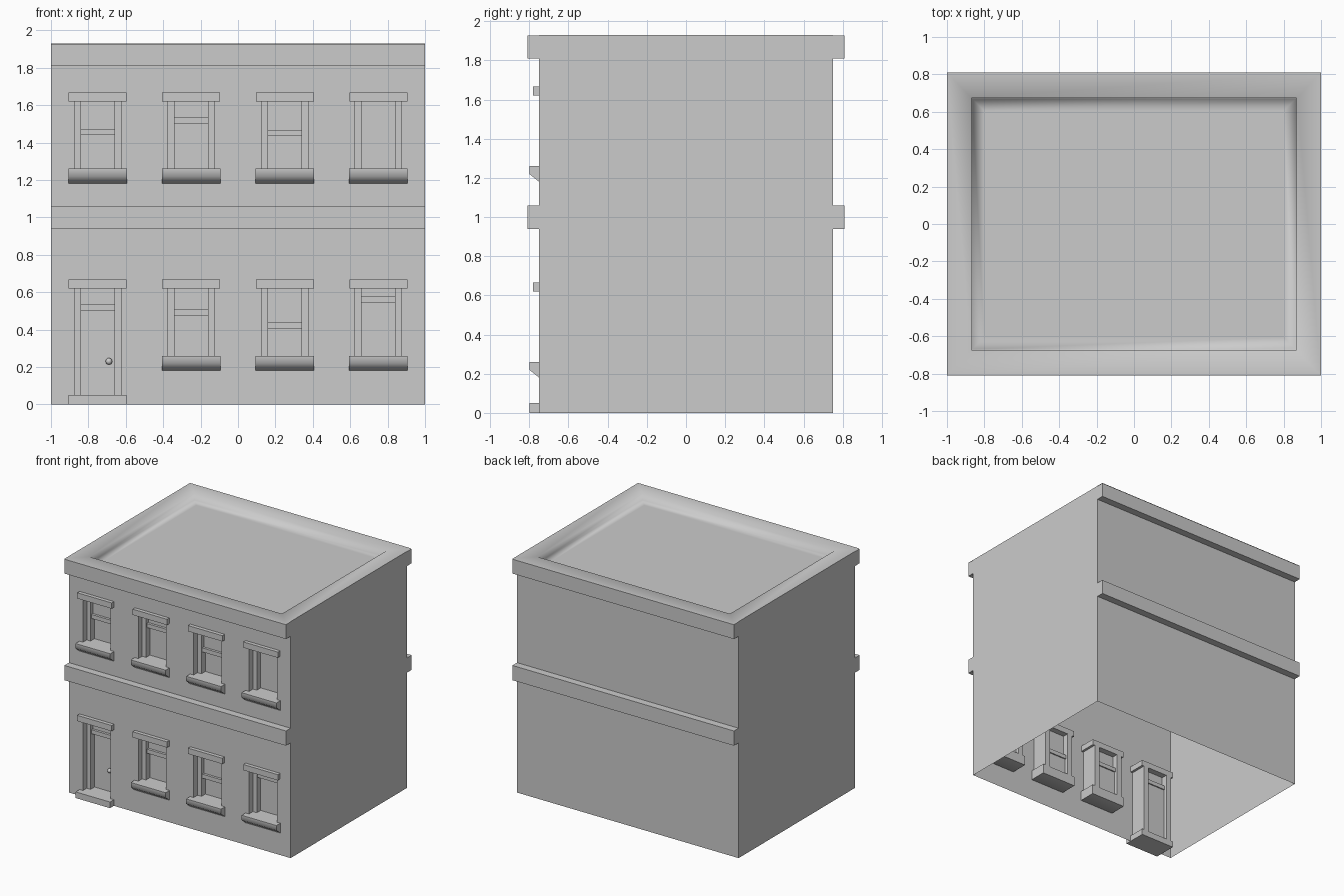
import bpy, bmesh, math

if "Cube" in bpy.data.objects:
    bpy.data.objects.remove(bpy.data.objects["Cube"])

stone = bpy.data.materials.new("grey_stone")
stone.diffuse_color = (0.6, 0.6, 0.6, 1)
stone.use_nodes = True
stone.node_tree.nodes["Principled BSDF"].inputs["Base Color"].default_value = stone.diffuse_color

HX, HY, TOP = 1.0, 0.75, 1.93      # half width, half depth, height
INNER = -0.61                      # how far the window parts reach inside


def make(name, bm, smooth=None):
    me = bpy.data.meshes.new(name)
    bmesh.ops.remove_doubles(bm, verts=bm.verts, dist=1e-5)
    bm.to_mesh(me)
    bm.free()
    me.materials.append(stone)
    ob = bpy.data.objects.new(name, me)
    bpy.context.collection.objects.link(ob)
    if smooth:
        bpy.ops.object.select_all(action='DESELECT')
        ob.select_set(True)
        bpy.context.view_layer.objects.active = ob
        bpy.ops.object.shade_smooth_by_angle(angle=math.radians(smooth))
    return ob


def face(bm, pts):
    return bm.faces.new([bm.verts.new(p) for p in pts])


def prism(name, x0, x1, profile, smooth=None):
    """Extrude a (y, z) profile along x."""
    bm = bmesh.new()
    f = face(bm, [(x0, y, z) for y, z in profile])
    r = bmesh.ops.extrude_face_region(bm, geom=[f])
    moved = [v for v in r["geom"] if isinstance(v, bmesh.types.BMVert)]
    bmesh.ops.translate(bm, verts=moved, vec=(x1 - x0, 0, 0))
    bmesh.ops.recalc_face_normals(bm, faces=bm.faces)
    return make(name, bm, smooth)


def box(name, x0, x1, y0, y1, z0, z1):
    return prism(name, x0, x1, [(y0, z0), (y1, z0), (y1, z1), (y0, z1)])


# Openings: centre x, bottom, top, sash rail bottom (None = no rail)
windows = [(-0.75, 1.25, 1.62, 1.44), (-0.25, 1.25, 1.62, 1.50),
           (0.25, 1.25, 1.62, 1.435), (0.75, 1.25, 1.62, None),
           (-0.25, 0.25, 0.62, 0.475), (0.25, 0.25, 0.62, 0.405),
           (0.75, 0.25, 0.62, 0.545)]
door = (-0.75, 0.05, 0.62, 0.50)
openings = windows + [door]
HALF, PANE = 0.125, 0.09

# Front wall: a grid of panels that skips the openings
bm = bmesh.new()
xs = sorted({-HX, HX} | {o[0] + s * HALF for o in openings for s in (-1, 1)})
zs = sorted({0, TOP} | {z for o in openings for z in o[1:3]})
for x0, x1 in zip(xs, xs[1:]):
    for z0, z1 in zip(zs, zs[1:]):
        cx, cz = (x0 + x1) / 2, (z0 + z1) / 2
        if any(abs(cx - o[0]) < HALF and o[1] < cz < o[2] for o in openings):
            continue
        face(bm, [(x0, -HY, z0), (x1, -HY, z0), (x1, -HY, z1), (x0, -HY, z1)])
make("front_wall", bm)

# Back and side walls, open at the bottom
bm = bmesh.new()
corners = [(HX, -HY), (HX, HY), (-HX, HY), (-HX, -HY)]
for (xa, ya), (xb, yb) in zip(corners, corners[1:]):
    face(bm, [(xa, ya, 0), (xb, yb, 0), (xb, yb, TOP), (xa, ya, TOP)])
make("back_and_side_walls", bm)

# Floor band and cornice on front and back
for s, side in ((-1, "front"), (1, "back")):
    y0, y1 = sorted((s * 0.81, s * HY))
    box(side + "_floor_band", -HX, HX, y0, y1, 0.94, 1.06)
    box(side + "_cornice", -HX, HX, y0, y1, 1.81, TOP - 0.003)

# Roof: flat rim dropping to a sunken floor
bm = bmesh.new()
rings = [(1.0, 0.81, TOP), (0.87, 0.675, TOP), (0.865, 0.67, TOP - 0.05),
         (0.80, 0.605, TOP - 0.05)]
loops = [[bm.verts.new((sx * a, sy * b, z))
          for sx, sy in ((-1, -1), (1, -1), (1, 1), (-1, 1))] for a, b, z in rings]
for lo, li in zip(loops, loops[1:]):
    for i in range(4):
        j = (i + 1) % 4
        bm.faces.new((lo[i], lo[j], li[j], li[i]))
bm.faces.new(loops[-1])
make("roof", bm, 100)


# Lintel, frame and sashes shared by windows and door
def fittings(kind, cx, z0, z1, rail):
    box(kind + "_lintel", cx - 0.155, cx + 0.155, -0.78, INNER, z1, z1 + 0.047)
    for s in (-1, 1):
        a, b = sorted((cx + s * HALF, cx + s * PANE))
        box(kind + "_jamb", a, b, -0.70, INNER, z0, z1)
        c, d = sorted((cx + s * HALF, cx + s * (HALF + 0.01)))
        box(kind + "_reveal", c, d, -HY + 0.001, INNER, z0, z1)
    l, r = cx - PANE, cx + PANE
    if rail is None:
        box(kind + "_pane", l, r, -0.65, -0.64, z0, z1)
        return
    box(kind + "_rail", l, r, -0.69, -0.63, rail, rail + 0.033)
    box(kind + "_upper_pane", l, r, -0.67, -0.66, rail + 0.033, z1)
    box(kind + "_lower_pane", l, r, -0.65, -0.64, z0, rail)


for cx, z0, z1, rail in windows:
    fittings("window", cx, z0, z1, rail)
    # Sill with a sloped underside
    prism("window_sill", cx - 0.157, cx + 0.157,
          [(-0.80, z0 + 0.01), (-0.80, z0 - 0.03), (-HY, z0 - 0.07),
           (INNER, z0 - 0.07), (INNER, z0 + 0.01)], 60)

fittings("door", *door)
box("door_step", -0.905, -0.595, -0.80, INNER, 0, 0.05)

# Door knob
bm = bmesh.new()
bmesh.ops.create_uvsphere(bm, u_segments=16, v_segments=8, radius=0.018)
bmesh.ops.translate(bm, verts=bm.verts, vec=(-0.69, -0.667, 0.23))
make("door_knob", bm, 60)
